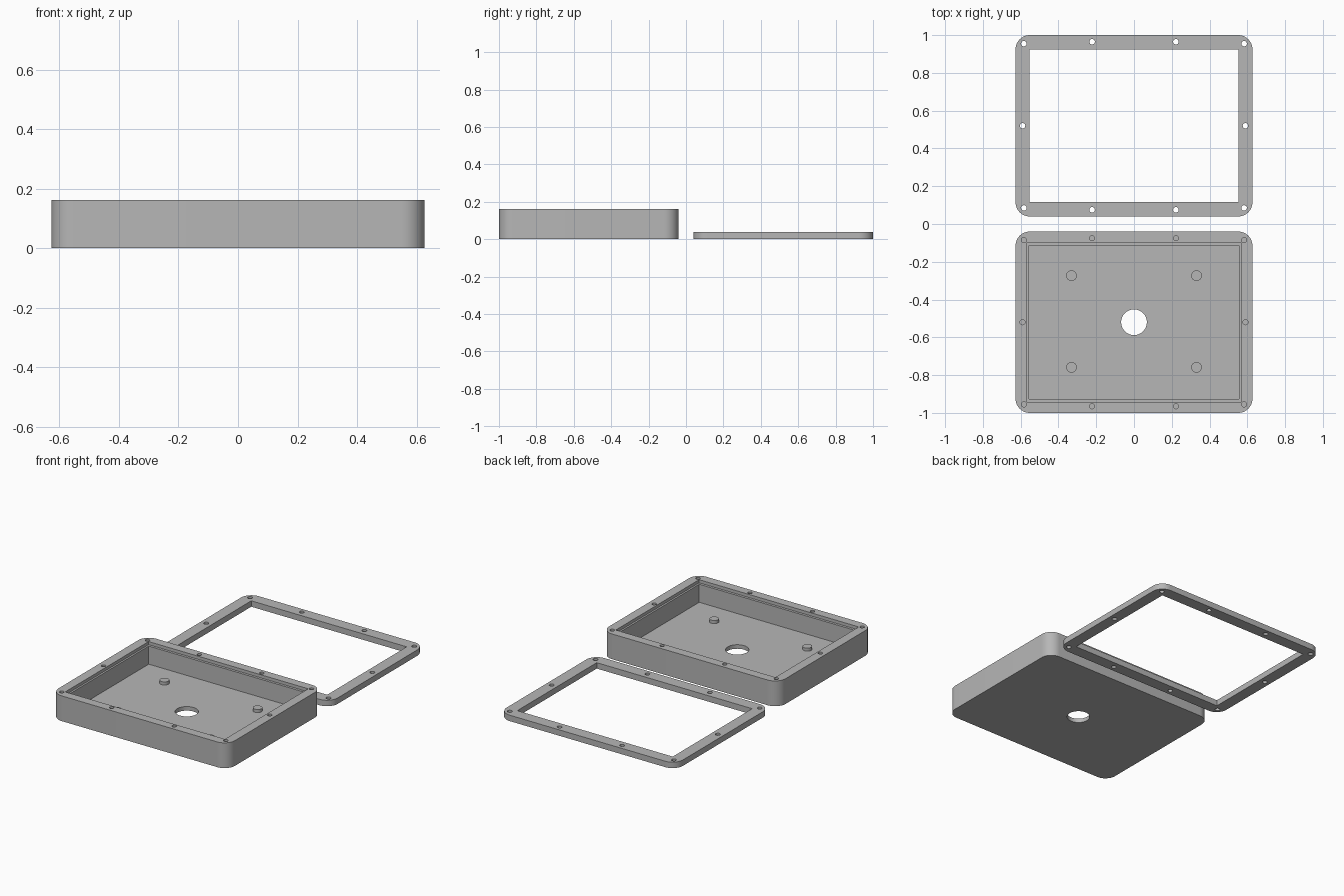
import bpy, bmesh, math
from mathutils import Vector, Matrix

cube = bpy.data.objects.get("Cube")
if cube:
    bpy.data.objects.remove(cube, do_unlink=True)

grey = bpy.data.materials.new("plain grey")
grey.use_nodes = True
grey.diffuse_color = (0.47, 0.47, 0.47, 1)
grey.node_tree.nodes["Principled BSDF"].inputs["Base Color"].default_value = (0.47, 0.47, 0.47, 1)

HALF_X, HALF_Y = 0.627, 0.48
CENTRE_Y = 0.52
TRAY_H, FRAME_H, FLOOR = 0.162, 0.038, 0.026


def make(name, bm):
    bmesh.ops.recalc_face_normals(bm, faces=bm.faces)
    mesh = bpy.data.meshes.new(name)
    bm.to_mesh(mesh)
    bm.free()
    mesh.materials.append(grey)
    ob = bpy.data.objects.new(name, mesh)
    bpy.context.collection.objects.link(ob)
    return ob


def slab(name, hx, hy, cy, z0, z1, radius=0):
    """Box with optionally rounded vertical corners."""
    bm = bmesh.new()
    bmesh.ops.create_cube(bm, size=1)
    for v in bm.verts:
        v.co = Vector((v.co.x * 2 * hx, v.co.y * 2 * hy + cy, z0 if v.co.z < 0 else z1))
    if radius:
        upright = [e for e in bm.edges if abs(e.verts[0].co.z - e.verts[1].co.z) > 0.001]
        bmesh.ops.bevel(bm, geom=upright, offset=radius, segments=12,
                        profile=0.5, affect='EDGES')
    return make(name, bm)


def cylinders(name, points, cy, radius, z0, z1, sides=32):
    bm = bmesh.new()
    for x, y in points:
        bmesh.ops.create_cone(bm, cap_ends=True, segments=sides, radius1=radius,
                              radius2=radius, depth=z1 - z0,
                              matrix=Matrix.Translation((x, y + cy, (z0 + z1) / 2)))
    return make(name, bm)


def cut(target, cutter):
    """Subtract the cutter, keep the result and drop the cutter."""
    cutter.hide_render = True
    mod = target.modifiers.new("cut", 'BOOLEAN')
    mod.operation, mod.solver, mod.object = 'DIFFERENCE', 'EXACT', cutter
    graph = bpy.context.evaluated_depsgraph_get()
    result = bpy.data.meshes.new_from_object(target.evaluated_get(graph))
    target.modifiers.clear()
    target.data = result
    bpy.data.objects.remove(cutter, do_unlink=True)


def smooth(ob):
    bpy.ops.object.select_all(action='DESELECT')
    ob.select_set(True)
    bpy.context.view_layer.objects.active = ob
    bpy.ops.object.shade_smooth_by_angle(angle=math.radians(30))


# Screw pattern shared by both parts: corners, long sides, short sides
signs = (-1, 1)
screws = [(sx * x, sy * y) for x, y in ((0.583, 0.435), (0.222, 0.445))
          for sx in signs for sy in signs]
screws += [(sx * 0.59, 0) for sx in signs]

# Tray with pocket, stepped rim, blind screw holes and a cable hole
tray = slab("tray", HALF_X, HALF_Y, -CENTRE_Y, 0, TRAY_H, 0.075)
cut(tray, slab("pocket", 0.555, 0.407, -CENTRE_Y, FLOOR, TRAY_H + 0.1))
cut(tray, slab("rim_step", 0.567, 0.423, -CENTRE_Y, TRAY_H - 0.02, TRAY_H + 0.1))
cut(tray, cylinders("screw_cutter", screws, -CENTRE_Y, 0.0135, 0.06, TRAY_H + 0.1))
cut(tray, cylinders("cable_cutter", [(0, 0)], -CENTRE_Y, 0.068, -0.1, 0.1, 64))
smooth(tray)

# Four low pegs on the tray floor
pegs = cylinders("floor_pegs", [(sx * 0.331, sy * 0.243) for sx in signs for sy in signs],
                 -CENTRE_Y + 0.004, 0.028, FLOOR - 0.005, FLOOR + 0.02)
smooth(pegs)

# Open cover frame with through holes
frame = slab("cover_frame", HALF_X, HALF_Y, CENTRE_Y, 0, FRAME_H, 0.075)
cut(frame, slab("window", 0.552, 0.403, CENTRE_Y, -0.1, 0.2))
cut(frame, cylinders("screw_cutter", screws, CENTRE_Y, 0.0145, -0.1, 0.2))
smooth(frame)
